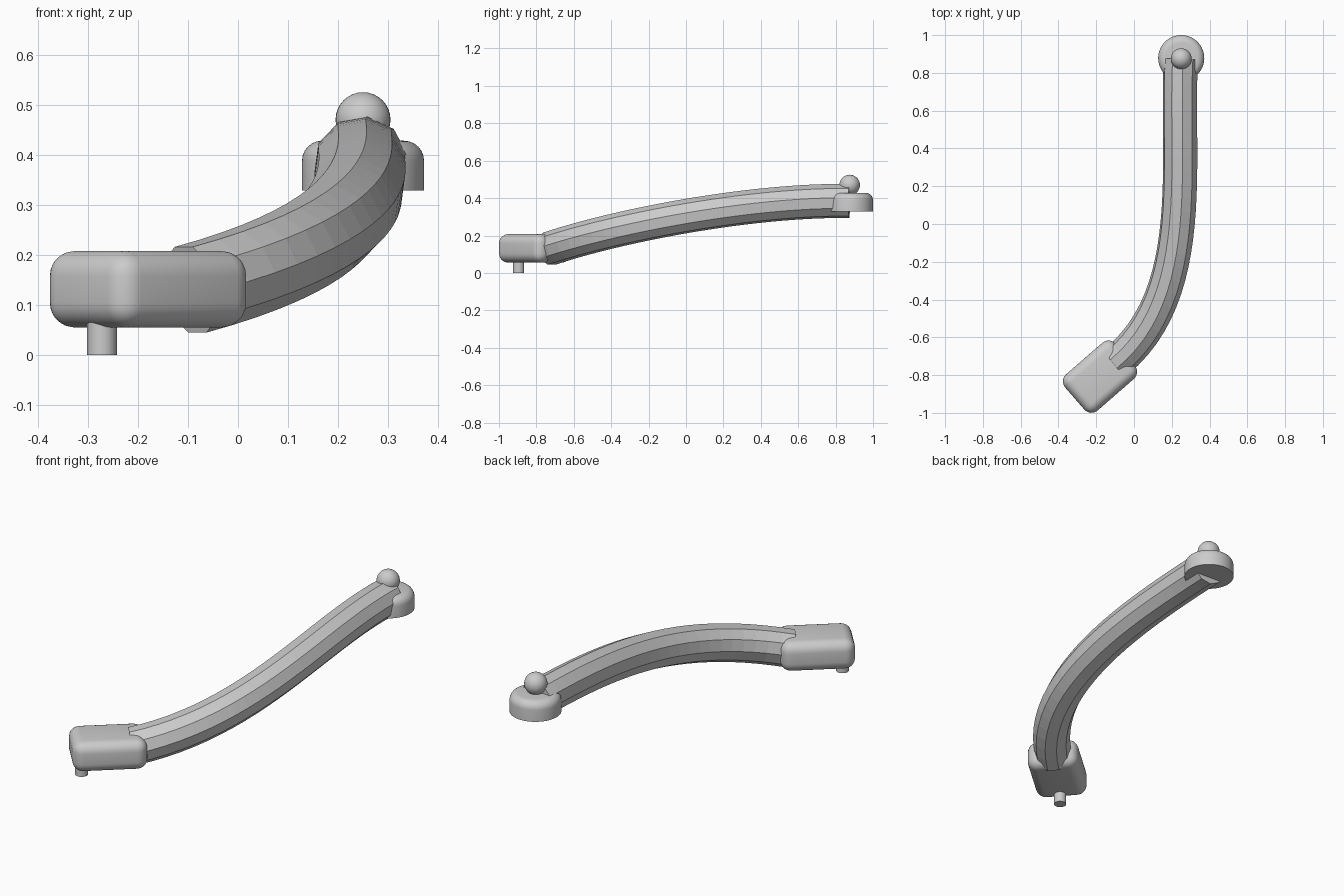
import bpy, bmesh
from math import radians
from mathutils import Vector

cube = bpy.data.objects.get("Cube")
if cube:
    bpy.data.objects.remove(cube, do_unlink=True)

grey = bpy.data.materials.new("plain grey")
grey.use_nodes = True
colour = (0.6, 0.6, 0.6, 1)
grey.diffuse_color = colour
grey.node_tree.nodes["Principled BSDF"].inputs["Base Color"].default_value = colour


def finish(name, smooth=True):
    ob = bpy.context.object
    ob.name = ob.data.name = name
    ob.data.materials.clear()
    ob.data.materials.append(grey)
    if smooth:
        bpy.ops.object.shade_smooth_by_angle(angle=radians(30))
    return ob


def round_edges(ob, pick, width):
    """Round the edges chosen by the rule."""
    bm = bmesh.new()
    bm.from_mesh(ob.data)
    bmesh.ops.bevel(bm, geom=[e for e in bm.edges if pick(e)], offset=width,
                    segments=6, profile=0.5, affect='EDGES')
    bm.to_mesh(ob.data)
    bm.free()


# Head: a rounded box turned towards the arm
bpy.ops.mesh.primitive_cube_add(size=1, location=(-0.18, -0.808, 0.131),
                                rotation=(0, 0, radians(41)))
head = bpy.context.object
head.scale = (0.354, 0.254, 0.153)
bpy.ops.object.transform_apply(location=False, rotation=False, scale=True)
round_edges(head, lambda e: True, 0.05)
finish("head")

# Pin under the head
bpy.ops.mesh.primitive_cylinder_add(vertices=32, radius=0.03, depth=0.1,
                                    location=(-0.272, -0.895, 0.05))
finish("pin")

# Arm: a faceted tube swept along one curve
path = bpy.data.curves.new("arm", 'CURVE')
path.dimensions = '3D'
path.bevel_depth = 0.092
path.bevel_resolution = 3
path.resolution_u = 24
path.use_fill_caps = True
spline = path.splines.new('BEZIER')
spline.bezier_points.add(1)
spline.use_smooth = False
start, start_handle = Vector((-0.095, -0.73, 0.13)), Vector((0.345, -0.37, 0.25))
end, end_handle = Vector((0.248, 0.873, 0.385)), Vector((0.22, 0.33, 0.39))
for point, co, left, right in zip(spline.bezier_points, (start, end),
                                  (2 * start - start_handle, end_handle),
                                  (start_handle, 2 * end - end_handle)):
    point.handle_left_type = point.handle_right_type = 'FREE'
    point.co, point.handle_left, point.handle_right = co, left, right
arm = bpy.data.objects.new("arm", path)
bpy.context.collection.objects.link(arm)
bpy.ops.object.select_all(action='DESELECT')
arm.select_set(True)
bpy.context.view_layer.objects.active = arm
bpy.ops.object.convert(target='MESH')
finish("arm", smooth=False)

# Pivot disc with a rounded top rim
bpy.ops.mesh.primitive_cylinder_add(vertices=64, radius=0.122, depth=0.1,
                                    location=(0.25, 0.878, 0.378))
disc = bpy.context.object
round_edges(disc, lambda e: all(v.co.z > 0 for v in e.verts), 0.04)
finish("pivot_disc")

# Ball on the pivot
bpy.ops.mesh.primitive_uv_sphere_add(segments=32, ring_count=16, radius=0.055,
                                     location=(0.25, 0.875, 0.47))
finish("pivot_ball")
